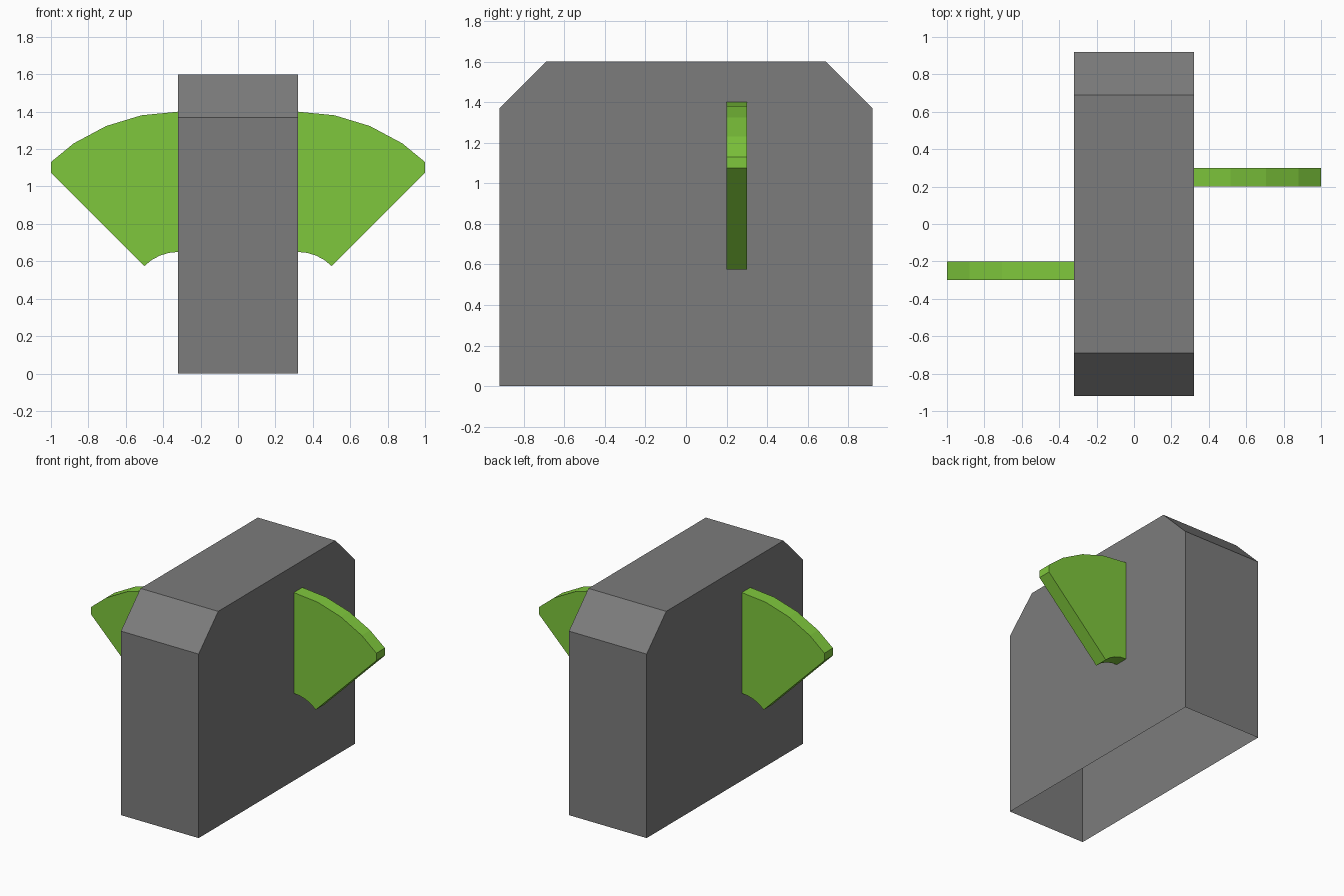
import bpy, math

if "Cube" in bpy.data.objects:
    bpy.data.objects.remove(bpy.data.objects["Cube"])


def material(name, rgb):
    mat = bpy.data.materials.new(name)
    mat.diffuse_color = (*rgb, 1.0)
    mat.use_nodes = True
    mat.node_tree.nodes["Principled BSDF"].inputs["Base Color"].default_value = mat.diffuse_color
    return mat


def build(name, verts, faces, mat):
    mesh = bpy.data.meshes.new(name)
    mesh.from_pydata(verts, [], faces)
    mesh.materials.append(mat)
    obj = bpy.data.objects.new(name, mesh)
    bpy.context.collection.objects.link(obj)
    return obj


grey = material("grey", (0.2, 0.2, 0.2))
green = material("green", (0.21, 0.57, 0.045))

HALF_W, HALF_L, HEIGHT, CUT = 0.32, 0.92, 1.6, 0.23

# Body: chamfered slab profile (y, z), hollow and open at the bottom
profile = [(-HALF_L, 0), (HALF_L, 0), (HALF_L, HEIGHT - CUT), (HALF_L - CUT, HEIGHT),
           (CUT - HALF_L, HEIGHT), (-HALF_L, HEIGHT - CUT)]
n = len(profile)
verts = [(x, y, z) for x in (HALF_W, -HALF_W) for y, z in profile]
faces = [tuple(range(n)), tuple(reversed(range(n, 2 * n)))]
faces += [(i, i + n, (i + 1) % n + n, (i + 1) % n) for i in range(1, n)]
build("body", verts, faces, grey)

# Wing profile (x, z): ring sector of 45 degrees with the outer tip cut at x = 1
CZ, R_IN, R_OUT, STEPS = 0.395, 0.255, 1.005, 4


def arc(radius, i):
    a = math.radians(45) * i / STEPS
    return HALF_W + radius * math.sin(a), CZ + radius * math.cos(a)


outer = [arc(R_OUT, i) for i in range(STEPS)]
(x0, z0), (x1, z1) = outer[-1], arc(R_OUT, STEPS)
tip = [(1.0, z0 + (z1 - z0) * (1.0 - x0) / (x1 - x0)), (1.0, CZ + 1.0 - HALF_W)]
inner = [arc(R_IN, i) for i in range(STEPS, -1, -1)]
wing = outer + tip + inner
m = len(wing)

# Two wings, the second turned half a turn about z; root side is left open
wing_faces = [tuple(range(m)), tuple(reversed(range(m, 2 * m)))]
wing_faces += [(i, i + m, i + 1 + m, i + 1) for i in range(m - 1)]
for name, s in (("right_wing", 1), ("left_wing", -1)):
    pts = [(s * x, s * y, z) for y in (0.3, 0.2) for x, z in wing]
    # clockwise (x, z) outline faces +y on the first cap
    obj = build(name, pts, wing_faces, green)
    obj.data.flip_normals() if obj.data.polygons[0].normal.y * s < 0 else None
